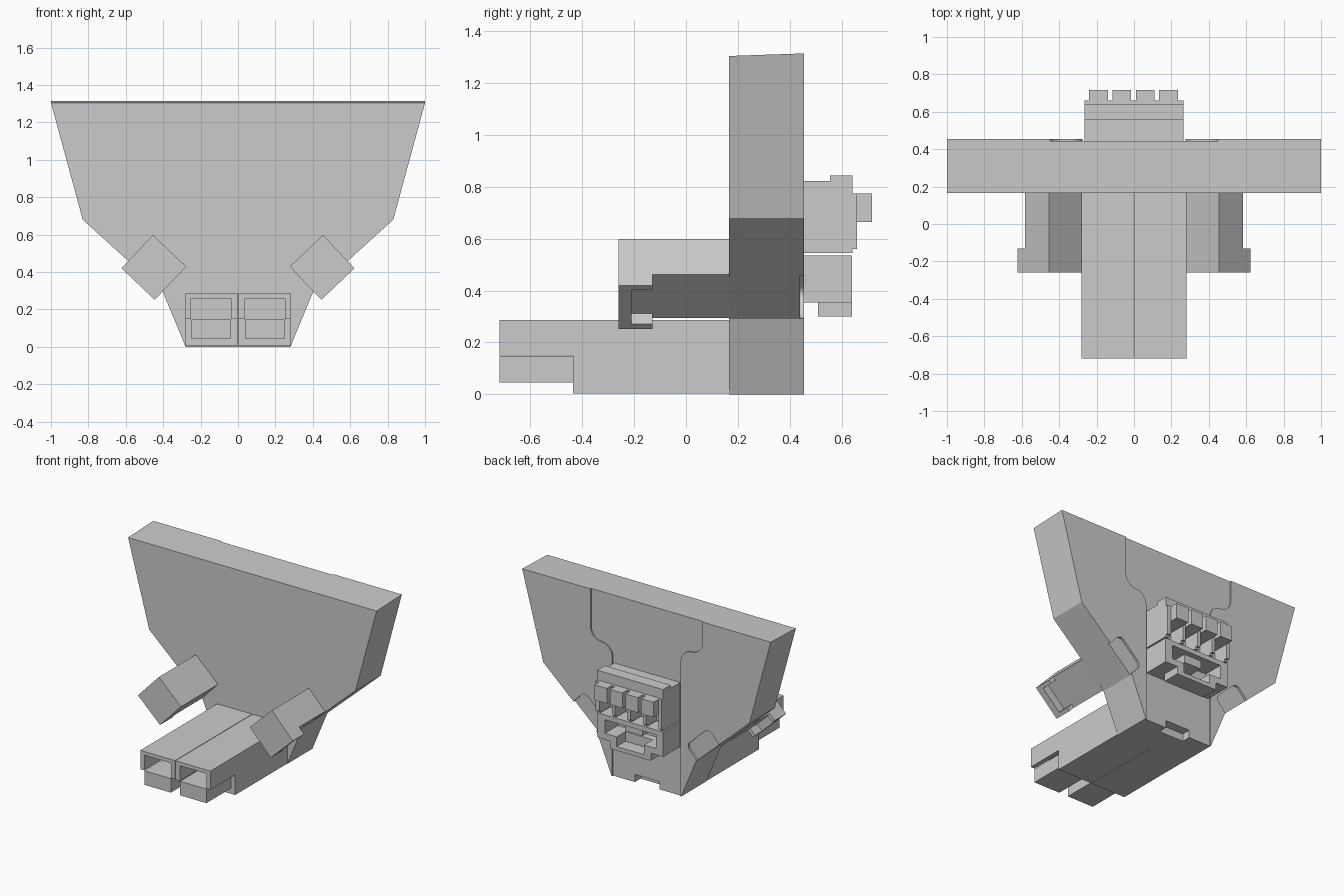
import bpy, bmesh
from math import radians, cos, sin
from mathutils import Matrix, Vector

if "Cube" in bpy.data.objects:
    bpy.data.objects.remove(bpy.data.objects["Cube"])

grey = bpy.data.materials.new("plain grey")
grey.use_nodes = True
COLOUR = (0.6, 0.6, 0.6, 1)
grey.diffuse_color = COLOUR
grey.node_tree.nodes["Principled BSDF"].inputs["Base Color"].default_value = COLOUR


def finish(name, bm):
    bmesh.ops.recalc_face_normals(bm, faces=bm.faces)
    mesh = bpy.data.meshes.new(name)
    bm.to_mesh(mesh)
    bm.free()
    mesh.materials.append(grey)
    obj = bpy.data.objects.new(name, mesh)
    bpy.context.collection.objects.link(obj)
    return obj


def box(name, x, y, z, matrix=None):
    """Box from ranges along each axis, optionally transformed."""
    bm = bmesh.new()
    bmesh.ops.create_cube(bm, size=1)
    for v in bm.verts:
        v.co = Vector([(lo + hi) / 2 + c * (hi - lo)
                       for c, (lo, hi) in zip(v.co, (x, y, z))])
    if matrix:
        bm.transform(matrix)
    return finish(name, bm)


def prism(name, points, y, matrix=None):
    """Outline in x and z, extruded along y."""
    bm = bmesh.new()
    face = bm.faces.new([bm.verts.new((px, y[0], pz)) for px, pz in points])
    moved = bmesh.ops.extrude_face_region(bm, geom=[face])["geom"]
    bmesh.ops.translate(bm, vec=(0, y[1] - y[0], 0),
                        verts=[g for g in moved if isinstance(g, bmesh.types.BMVert)])
    if matrix:
        bm.transform(matrix)
    return finish(name, bm)


def cut(target, cutter):
    mod = target.modifiers.new("cut", "BOOLEAN")
    mod.operation, mod.solver, mod.object = "DIFFERENCE", "EXACT", cutter
    bpy.context.view_layer.objects.active = target
    bpy.ops.object.modifier_apply(modifier=mod.name)
    bpy.data.objects.remove(cutter)


def arc(cx, cz, r, start, end, steps=6):
    angles = [radians(start + (end - start) * i / steps) for i in range(steps + 1)]
    return [(cx + r * cos(a), cz + r * sin(a)) for a in angles]


# Large tapering back plate
half = [(0.28, 0), (0.4, 0.29), (0.83, 0.68), (1, 1.305)]
plate = prism("back_plate", half + [(-x, z) for x, z in reversed(half)], (0.165, 0.455))
for v in plate.data.vertices:
    if v.co.z > 1 and v.co.y > 0.4:
        v.co.z += 0.01


# Shallow centre panel with an S-curved border on each side
def panel_side(z, r=0.0875, inner=0.275):
    return ([(inner + 2 * r, 1.5)] + arc(inner + r, z, r, 0, -90)
            + arc(inner + r, z - 2 * r, r, 90, 180)[1:] + [(inner, -0.1)])


left, right = panel_side(1.04), panel_side(1.16)
cut(plate, prism("panel_cutter", left + [(-x, z) for x, z in reversed(right)], (0.445, 0.6)))
cut(plate, box("foot_notch_cutter", (-0.1, 0.1), (0.38, 0.6), (-0.1, 0.055)))

# Tilted side connectors, each with a C-shaped rim and a pocket in the plate
S = 0.1225
for side, label in ((1, "left"), (-1, "right")):
    tilt = (Matrix.Translation((side * 0.45, 0, 0.425))
            @ Matrix.Rotation(radians(-side * 43.5), 4, "Y"))
    box(label + "_side_connector", (-S, S), (-0.26, 0.17), (-0.065, S), tilt)
    box(label + "_rim_front", (-S, S), (-0.26, -0.21), (-S, -0.065), tilt)
    for end, name in ((1, "outer"), (-1, "inner")):
        edges = sorted((end * 0.095, end * S))
        box(f"{label}_rim_{name}", edges, (-0.21, -0.13), (-S, -0.065), tilt)
    r = 0.04
    pocket = ([(-S, -0.4)] + arc(r - S, 0.02, r, 180, 90)
              + arc(S - r, 0.02, r, 90, 0) + [(S, -0.4)])
    cut(plate, prism("pocket_cutter", pocket, (0.44, 0.6), tilt))

# Pair of front sockets: hood with an open mouth above a protruding tongue
for side, label in ((1, "left"), (-1, "right")):
    def span(a, b):
        return sorted((side * a, side * b))
    box(label + "_socket_body", span(0.002, 0.282), (-0.435, 0.17), (0.004, 0.287))
    hood = box(label + "_socket_hood", span(0.002, 0.282), (-0.72, -0.435), (0.15, 0.287))
    cut(hood, box("mouth_cutter", span(0.037, 0.25), (-0.8, -0.44), (0.1, 0.26)))
    box(label + "_socket_tongue", span(0.037, 0.25), (-0.72, -0.435), (0.045, 0.147))

# Upper rear terminal block with four clamps over open slots
terminal = box("terminal_block", (-0.265, 0.265), (0.44, 0.642), (0.545, 0.822))
box("terminal_lip", (-0.265, 0.265), (0.555, 0.642), (0.82, 0.845))
face = box("terminal_face", (-0.265, 0.265), (0.64, 0.66), (0.56, 0.775))
for i in range(4):
    x = -0.24 + i * 0.125
    for part in (terminal, face):
        cut(part, box("slot_cutter", (x, x + 0.1), (0.54, 0.8), (0.5, 0.665)))
    box(f"terminal_clamp_{i + 1}", (x, x + 0.1), (0.655, 0.717), (0.665, 0.775))

# Lower rear jack with a stepped opening and a latch housing
jack = box("rear_jack", (-0.265, 0.265), (0.44, 0.64), (0.355, 0.535))
latch = box("jack_latch_housing", (-0.165, 0.165), (0.51, 0.64), (0.3, 0.355))
cut(jack, box("jack_cutter", (-0.205, 0.205), (0.49, 0.8), (0.4, 0.5)))
for part in (jack, latch):
    cut(part, box("latch_cutter", (-0.11, 0.11), (0.54, 0.8), (0.33, 0.45)))
box("jack_contact_tongue", (-0.07, 0.07), (0.48, 0.6), (0.44, 0.505))
